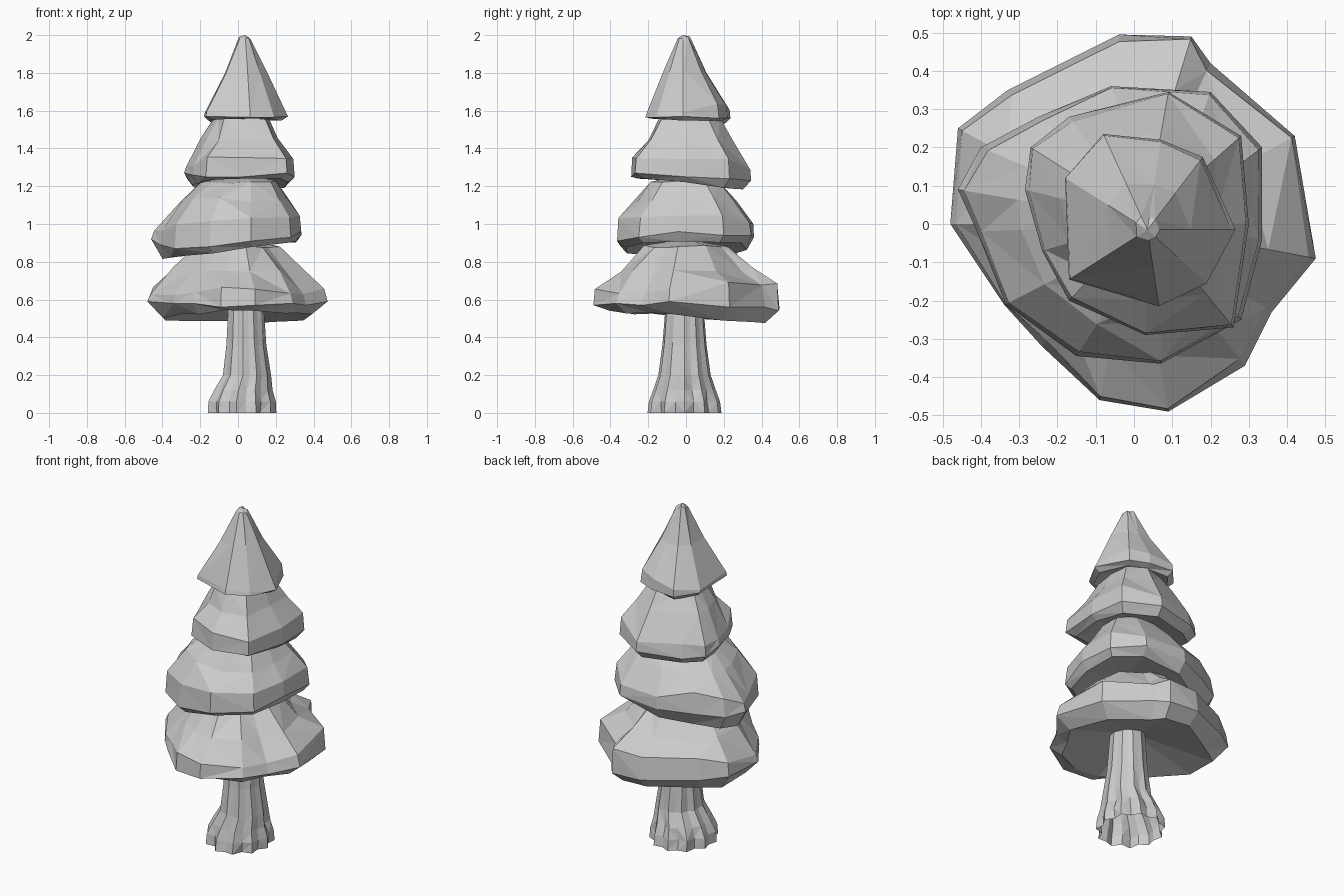
import bpy
import bmesh
import random
from math import cos, sin, tau
from mathutils import Vector

random.seed(4)

cube = bpy.data.objects.get("Cube")
if cube:
    bpy.data.objects.remove(cube, do_unlink=True)

grey = bpy.data.materials.new("plain grey")
grey.use_nodes = True
colour = (0.6, 0.6, 0.6, 1)
grey.diffuse_color = colour
grey.node_tree.nodes["Principled BSDF"].inputs["Base Color"].default_value = colour


def loft(name, rings, tip, floor=None):
    """Skin a stack of equal rings, fan the top and, given a floor, the bottom."""
    bm = bmesh.new()
    loops = [[bm.verts.new(point) for point in ring] for ring in rings]
    count = len(loops[0])
    top = bm.verts.new(tip)
    bottom = bm.verts.new(floor) if floor else None
    for i in range(count):
        j = (i + 1) % count
        for low, high in zip(loops, loops[1:]):
            # Split each quad at random along either diagonal
            a, b, c, d = low[i], low[j], high[j], high[i]
            if random.random() < 0.5:
                a, b, c, d = b, c, d, a
            bm.faces.new((a, b, c))
            bm.faces.new((a, c, d))
        if bottom:
            bm.faces.new((bottom, loops[0][j], loops[0][i]))
        bm.faces.new((top, loops[-1][i], loops[-1][j]))
    # Merge nearly level neighbours into broad carved facets
    bmesh.ops.dissolve_limit(bm, angle_limit=0.12, verts=bm.verts, edges=bm.edges)
    mesh = bpy.data.meshes.new(name)
    bm.to_mesh(mesh)
    bm.free()
    mesh.materials.append(grey)
    obj = bpy.data.objects.new(name, mesh)
    bpy.context.collection.objects.link(obj)


def foliage(name, rim, centre, under, shoulder, crown, tip_z):
    """Rim points hold x, y, lower edge and edge thickness.
    Under holds the scale, height, x and y tilt and hollow of the underside."""
    middle = Vector((*centre, 0))
    under_scale, under_z, tilt_x, tilt_y, hollow = under

    def ring(scale, height, rough):
        points = []
        for x, y, low, thick in rim:
            offset = (Vector((x, y, 0)) - middle) * scale
            offset *= 1 + random.uniform(-rough, rough)
            level = height(x, y, low, thick) + random.uniform(-rough, rough) * 0.3
            points.append(middle + offset + Vector((0, 0, level)))
        return points

    rings = [
        ring(under_scale, lambda x, y, low, thick: under_z + tilt_x * x + tilt_y * y, 0.03),
        ring(1, lambda x, y, low, thick: low, 0),
        ring(0.97, lambda x, y, low, thick: low + thick, 0.02),
        ring(shoulder[0], lambda *point: shoulder[1], 0.045),
        ring(crown[0], lambda *point: crown[1], 0.03),
    ]
    loft(name, rings, (*centre, tip_z), (*centre, under_z + hollow))


# Four foliage tiers, widest at the bottom
foliage("bottom_foliage", [
    (-.48, 0, .59, .04), (-.46, .25, .59, .08), (-.33, .35, .57, .12),
    (-.04, .495, .55, .13), (.15, .49, .54, .15), (.2, .42, .56, .12),
    (.42, .23, .56, .13), (.475, -.09, .59, .07), (.36, -.23, .57, .06),
    (.29, -.37, .58, .05), (.09, -.49, .57, .08), (-.09, -.46, .56, .1),
    (-.24, -.32, .58, .06), (-.34, -.21, .58, .04)],
    (0, 0), (.84, .51, 0, -.06, .1), (.72, .76), (.46, .88), .92)

foliage("lower_middle_foliage", [
    (-.46, .09, .92, .05), (-.4, .2, .91, .1), (-.25, .28, .92, .12),
    (-.06, .36, .93, .07), (.2, .345, .94, .06), (.335, .2, .94, .1),
    (.335, -.04, .96, .08), (.28, -.25, .93, .1), (.07, -.365, .91, .12),
    (-.15, -.345, .88, .14), (-.335, -.21, .87, .13), (-.41, -.02, .89, .08)],
    (.07, 0), (.88, .87, .12, 0, .06), (.73, 1.13), (.5, 1.22), 1.26)

foliage("upper_middle_foliage", [
    (-.285, .09, 1.27, .03), (-.27, .2, 1.24, .06), (-.17, .28, 1.23, .08),
    (.09, .345, 1.23, .06), (.28, .23, 1.24, .1), (.3, 0, 1.25, .1),
    (.26, -.27, 1.27, .08), (.03, -.29, 1.25, .1), (-.17, -.2, 1.25, .1),
    (-.24, -.07, 1.26, .05)],
    (.03, .01), (.86, 1.215, .02, -.1, .06), (.69, 1.45), (.5, 1.56), 1.58)

foliage("top_foliage", [
    (-.18, .12, 1.57, .02), (-.08, .235, 1.56, .04), (.07, .22, 1.56, .06),
    (.18, .175, 1.56, .08), (.265, -.015, 1.57, .02), (.19, -.155, 1.565, .02),
    (.065, -.215, 1.565, .02), (-.17, -.145, 1.57, .02)],
    (.035, -.015), (.86, 1.545, 0, -.03, .06), (.5, 1.81), (.14, 1.985), 2)

# Trunk flaring into ridged roots: height, centre x, radii, groove depth
sides = 22
trunk_rings = []
for z, cx, rx, ry, groove in [
        (0, .018, .185, .198, .16), (.06, .018, .182, .19, .14),
        (.12, .025, .158, .168, .12), (.2, .045, .13, .14, .09),
        (.36, .042, .108, .118, .07), (.62, .04, .092, .097, .06)]:
    ring = []
    for i in range(sides):
        angle = tau * i / sides
        size = 1 - groove * (i % 2) * random.uniform(0.6, 1.3)
        ring.append((cx + rx * size * cos(angle), ry * size * sin(angle) - .008, z))
    trunk_rings.append(ring)
loft("trunk", trunk_rings, (.04, 0, .64))
